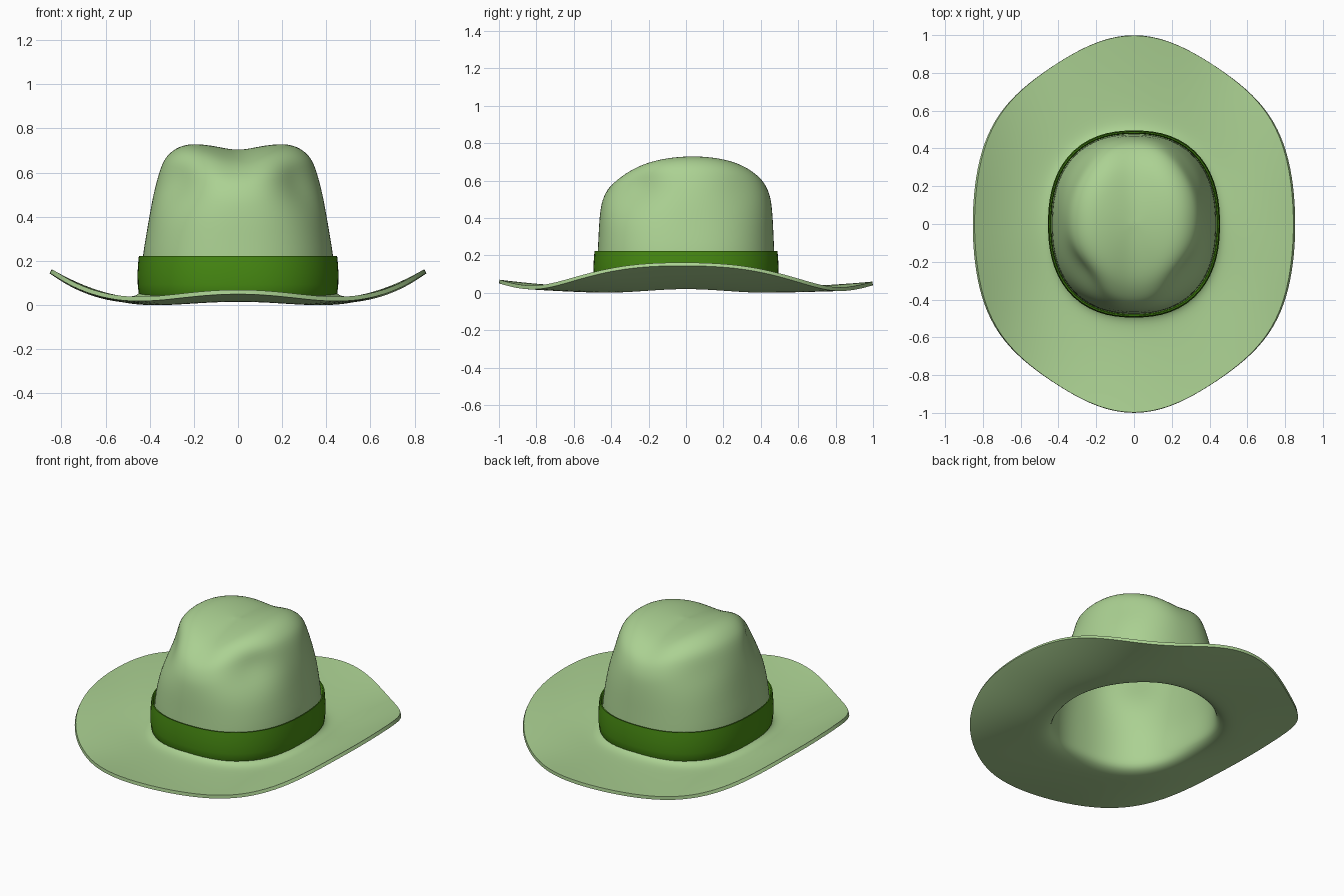
import bpy, bmesh
from math import cos, sin, pi, exp

if "Cube" in bpy.data.objects:
    bpy.data.objects.remove(bpy.data.objects["Cube"], do_unlink=True)

SEG = 64


def material(name, rgb):
    m = bpy.data.materials.new(name)
    m.use_nodes = True
    m.diffuse_color = (*rgb, 1)
    bsdf = m.node_tree.nodes["Principled BSDF"]
    bsdf.inputs["Base Color"].default_value = (*rgb, 1)
    bsdf.inputs["Roughness"].default_value = 0.8
    return m


def loft(name, rows, mat, closed=False, cap=False):
    """Skin a list of rings, each a list of SEG points."""
    bm = bmesh.new()
    rings = [[bm.verts.new(p) for p in row] for row in rows]
    pairs = list(zip(rings, rings[1:]))
    if closed:
        pairs.append((rings[-1], rings[0]))
    for upper, lower in pairs:
        for i in range(SEG):
            j = (i + 1) % SEG
            bm.faces.new((upper[i], lower[i], lower[j], upper[j]))
    if cap:
        mid = bm.verts.new((0, 0, sum(v.co.z for v in rings[0]) / SEG))
        for i in range(SEG):
            bm.faces.new((mid, rings[0][i], rings[0][(i + 1) % SEG]))
    me = bpy.data.meshes.new(name)
    bm.to_mesh(me)
    bm.free()
    me.materials.append(mat)
    ob = bpy.data.objects.new(name, me)
    bpy.context.collection.objects.link(ob)
    return ob


def finish(ob):
    """Apply modifiers and smooth, keeping hard rims."""
    bpy.ops.object.select_all(action='DESELECT')
    ob.select_set(True)
    bpy.context.view_layer.objects.active = ob
    for m in list(ob.modifiers):
        bpy.ops.object.modifier_apply(modifier=m.name)
    bpy.ops.object.shade_smooth_by_angle(angle=0.8)


def head_outline(t, grow=0.0):
    """Rounded oval around the head at angle t."""
    a, b, n = 0.432 + grow, 0.472 + grow, 2.35
    r = (abs(cos(t) / a) ** n + abs(sin(t) / b) ** n) ** (-1 / n)
    return r * cos(t), r * sin(t)


def brim_radius(t):
    return 0.918 - 0.065 * cos(2 * t) - 0.013 * cos(6 * t) + 0.0045 * cos(8 * t)


def brim_edge_height(t):
    return (0.095 + 0.061 * cos(2 * t) + 0.025 * cos(4 * t)
            - 0.013 * cos(6 * t) - 0.005 * sin(t))


def top_height(x, y):
    """Crown roof: arched front to back with a lengthwise crease."""
    return 0.737 - 0.5 * (y - 0.04) ** 2 - 0.027 * exp(-(x / 0.11) ** 2)


def pinch(x, y, z):
    """Push the crown in at its corners, deepest at the front."""
    for cy, depth in ((-0.29, 0.065), (0.3, 0.022)):
        d = (abs(x) - 0.3) ** 2 + (y - cy) ** 2
        f = 1 - depth * exp(-d / 0.035 - ((z - 0.58) / 0.13) ** 2) / 0.42
        x, y = x * f, y * f
    return x, y, z


angles = [2 * pi * i / SEG for i in range(SEG)]
BAND_TOP = 0.23

# Crown rings: width factor, length factor, share of the height above the band
crown = [(.08, .08, 1), (.18, .2, 1), (.3, .34, 1), (.41, .48, 1), (.5, .6, .998),
         (.58, .7, .985), (.65, .78, .96), (.71, .85, .925), (.77, .9, .875),
         (.815, .935, .80), (.85, .96, .71), (.88, .972, .61), (.905, .98, .5),
         (.93, .987, .36), (.96, .992, .2), (1, 1, 0)]
rows = []
for kx, ky, g in crown:
    row = []
    for t in angles:
        x, y = head_outline(t)
        x, y = x * kx, y * ky
        z = BAND_TOP + g * (top_height(x, y) - BAND_TOP)
        row.append(pinch(x, y, z))
    rows.append(row)

# Crown wall behind the band
for z in (0.16, 0.1):
    rows.append([(*head_outline(t, 0.003), z) for t in angles])

# Brim: from the fillet under the band out to the rolled edge
for v in (0, .03, .08, .15, .25, .37, .5, .63, .76, .88, .96, 1):
    row = []
    for t in angles:
        hx, hy = head_outline(t, 0.008)
        r = brim_radius(t)
        x, y = hx + v * (r * cos(t) - hx), hy + v * (r * sin(t) - hy)
        low = 0.031 + 0.008 * cos(4 * t)
        z = low + (brim_edge_height(t) - low) * v ** 1.8 + 0.03 * exp(-v / 0.05)
        row.append((x, y, z))
    rows.append(row)

felt = material("light green felt", (0.41, 0.64, 0.29))
hat = loft("hat_body", rows, felt, cap=True)
sub = hat.modifiers.new("smooth", 'SUBSURF')
sub.levels = 1
shell = hat.modifiers.new("shell", 'SOLIDIFY')
shell.thickness = 0.02
shell.offset = -1
finish(hat)

# Hat band: a closed strip wrapped round the crown
strip = [(.007, .225), (.011, .23), (.017, .23), (.020, .2), (.023, .15),
         (.022, .1), (.018, .06), (.010, .045), (.004, .05)]
ribbon = material("dark green ribbon", (0.062, 0.25, 0.006))
band = loft("hat_band",
            [[(*head_outline(t, off), z) for t in angles] for off, z in strip],
            ribbon, closed=True)
finish(band)

# Rest the hat on the ground
lowest = min(v.co.z for v in hat.data.vertices)
for ob in (hat, band):
    for v in ob.data.vertices:
        v.co.z -= lowest
